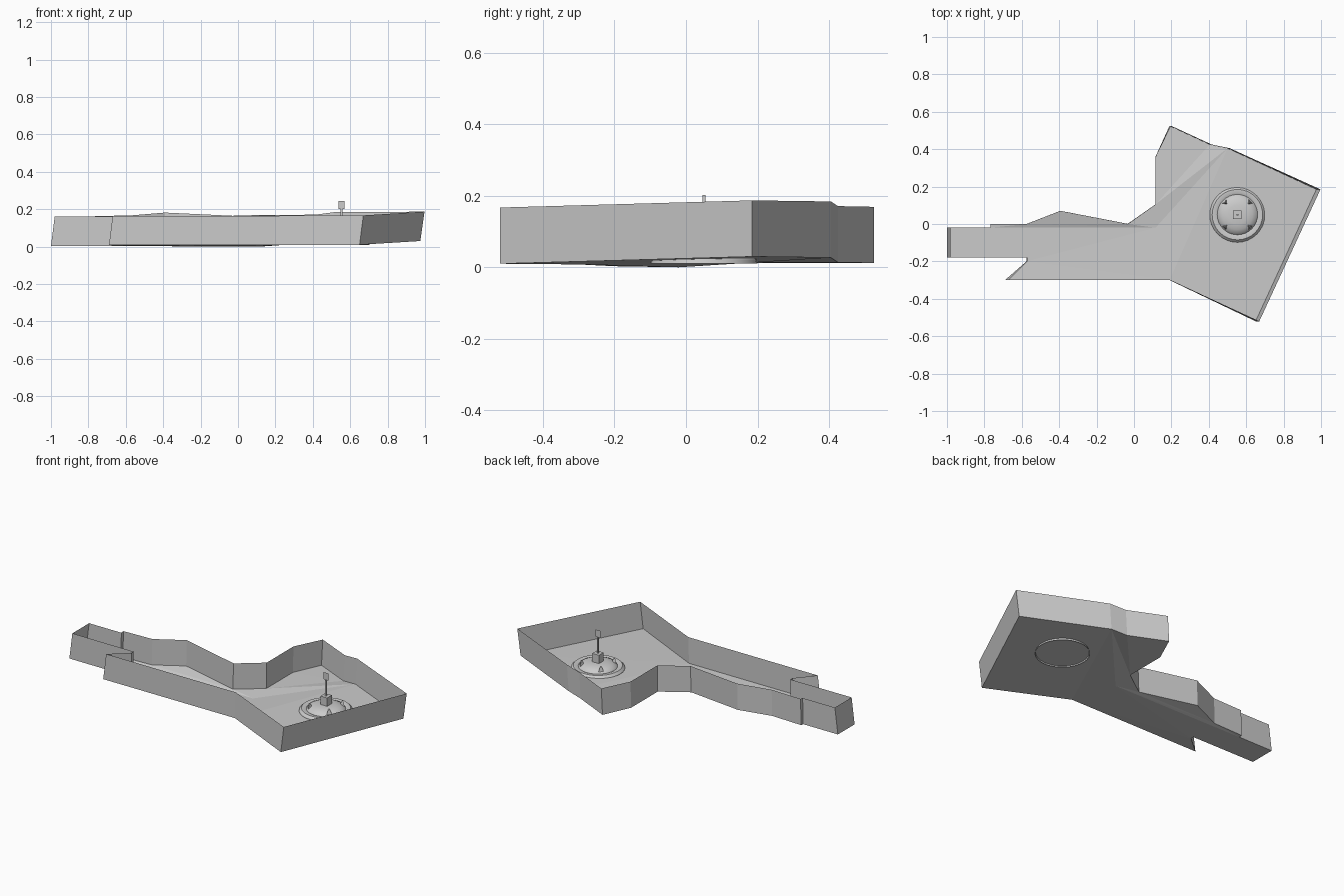
import bpy, bmesh, math
from mathutils import Matrix, Vector

if "Cube" in bpy.data.objects:
    bpy.data.objects.remove(bpy.data.objects["Cube"])

grey = bpy.data.materials.new("light grey")
grey.diffuse_color = (0.6, 0.6, 0.6, 1)
grey.use_nodes = True
grey.node_tree.nodes["Principled BSDF"].inputs["Base Color"].default_value = grey.diffuse_color


def make(name, bm):
    mesh = bpy.data.meshes.new(name)
    bm.to_mesh(mesh)
    bm.free()
    mesh.materials.append(grey)
    ob = bpy.data.objects.new(name, mesh)
    bpy.context.collection.objects.link(ob)
    return ob


# Course outline, counter-clockwise: x, y, floor height, lean of the wall top
OUTLINE = [
    (-1.0, -.18, .004, .02), (-.575, -.18, .003, .005), (-.575, -.20, .003, .005),
    (-.69, -.30, .008, .02), (.19, -.30, .008, .005), (.65, -.52, .01, .02),
    (.975, .185, .03, .022), (.50, .405, .027, .012), (.405, .425, .014, .01),
    (.19, .525, .012, .008), (.115, .36, .012, .003), (.115, .105, .012, .003),
    (-.035, 0, .008, .006), (-.395, .07, .025, .004), (-.575, 0, .01, .003),
    (-.768, 0, .006, .003), (-.768, -.02, .004, .003), (-1.0, -.02, .004, .02)]
HEIGHT = .157

# Floor: lane, raised bank and green, meeting along shared edges
P = [Vector(p[:3]) for p in OUTLINE]
inner = Vector((.115, -.02, 0))
lane = [P[i] for i in (17, 0, 1, 2, 3, 4)] + [inner, P[16]]
bank = [P[16], inner] + [P[i] for i in range(11, 16)]
green = [P[i] for i in range(4, 12)] + [inner]
bm = bmesh.new()
for poly in (lane, bank, green):
    bm.faces.new([bm.verts.new(p) for p in poly])
bmesh.ops.remove_doubles(bm, verts=bm.verts, dist=.0005)
bmesh.ops.triangulate(bm, faces=bm.faces)
make("floor", bm)

# Thin perimeter wall
bm = bmesh.new()
low = [bm.verts.new((x, y, z)) for x, y, z, lean in OUTLINE]
top = [bm.verts.new((x + lean, y, z + HEIGHT)) for x, y, z, lean in OUTLINE]
n = len(low)
for i in range(n):
    j = (i + 1) % n
    bm.faces.new((low[i], low[j], top[j], top[i]))
make("perimeter_wall", bm)

# Round stepped mound on the green
CX, CY = .553, .05
PROFILE = [(.15, .01), (.147, .022), (.135, .034), (.118, .034), (.108, .03),
           (.1, .04), (.08, .05), (.05, .057)]
SEG = 32
bm = bmesh.new()
rings = [[bm.verts.new((CX + r * math.cos(2 * math.pi * k / SEG),
                        CY + r * math.sin(2 * math.pi * k / SEG), z))
          for k in range(SEG)] for r, z in PROFILE]
for a, b in zip(rings, rings[1:]):
    for k in range(SEG):
        m = (k + 1) % SEG
        bm.faces.new((a[k], a[m], b[m], b[k]))
bm.faces.new(rings[-1])
mound = make("mound", bm)
bpy.context.view_layer.objects.active = mound
mound.select_set(True)
bpy.ops.object.shade_smooth_by_angle(angle=math.radians(30))


def box(name, size, centre):
    bm = bmesh.new()
    bmesh.ops.create_cube(bm, size=1, matrix=Matrix.Translation(centre) @ Matrix.Diagonal((*size, 1)))
    return make(name, bm)


# Centre block, pole and flat sign
box("centre_block", (.045, .045, .055), (CX, CY, .08))
box("pole", (.009, .009, .1), (CX, CY, .152))
bm = bmesh.new()
bm.faces.new([bm.verts.new((CX + x, CY, z)) for x, z in
              ((-.017, .202), (.017, .202), (.017, .245), (-.017, .245))])
make("sign", bm)

# Four small wedges around the block
for k in range(4):
    a = math.pi / 4 + k * math.pi / 2
    bm = bmesh.new()
    bmesh.ops.create_cone(
        bm, cap_ends=True, segments=3, radius1=.017, radius2=.004, depth=.03,
        matrix=Matrix.Translation((CX + .092 * math.cos(a), CY + .092 * math.sin(a), .055))
        @ Matrix.Rotation(a + math.pi / 2, 4, 'Z'))
    make("wedge_%d" % (k + 1), bm)
